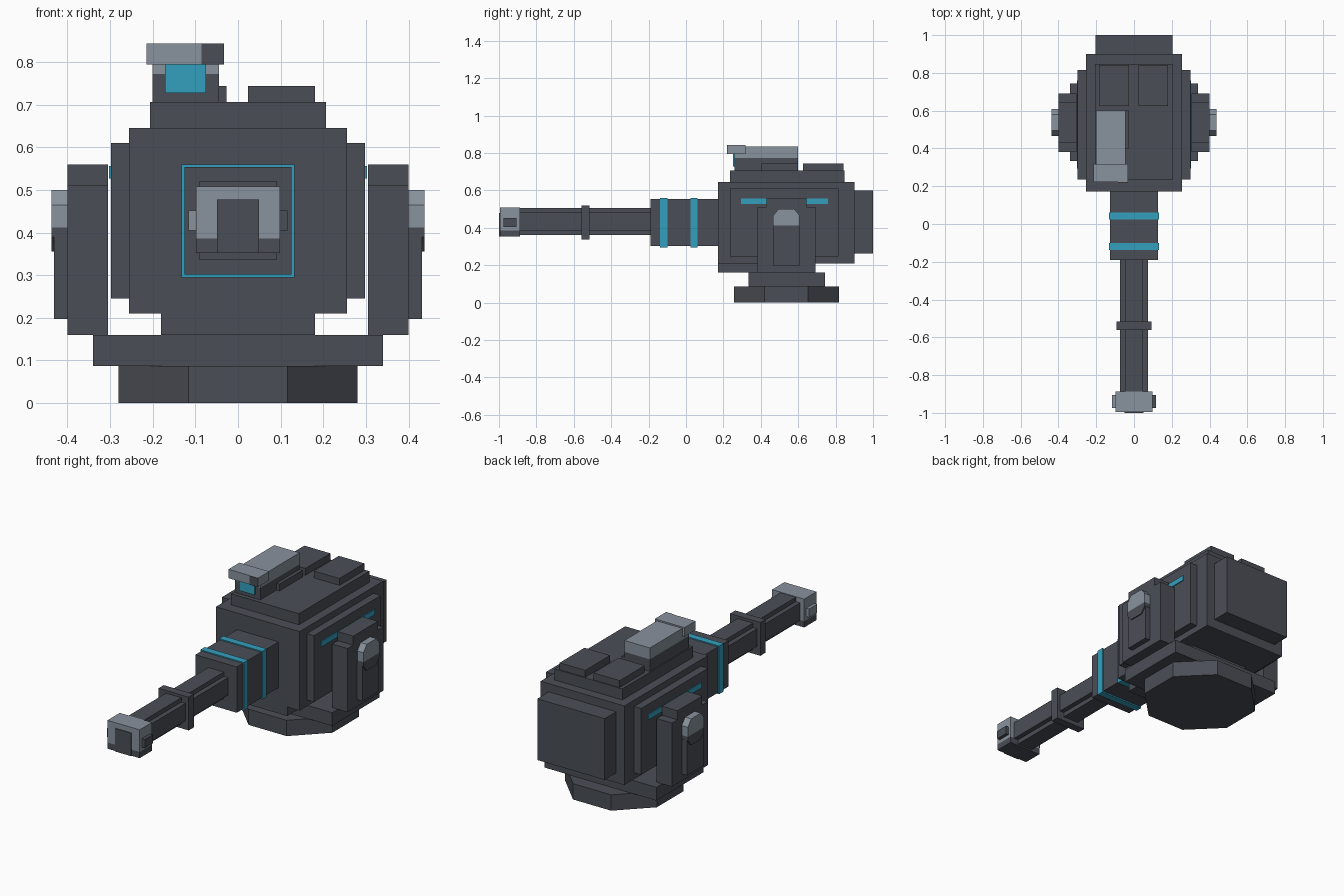
import bpy, bmesh, math

cube = bpy.data.objects.get("Cube")
if cube:
    bpy.data.objects.remove(cube, do_unlink=True)


def material(name, rgb):
    m = bpy.data.materials.new(name)
    m.use_nodes = True
    m.diffuse_color = (*rgb, 1)
    bsdf = next(n for n in m.node_tree.nodes if n.type == 'BSDF_PRINCIPLED')
    bsdf.inputs["Base Color"].default_value = (*rgb, 1)
    bsdf.inputs["Roughness"].default_value = 0.7
    return m


DARK = material("dark grey", (0.069, 0.076, 0.093))
SILVER = material("light steel", (0.246, 0.287, 0.337))
TEAL = material("teal glow", (0.034, 0.352, 0.515))


def prism(name, points, offset, mat):
    """Flat polygon pushed along an offset vector."""
    bm = bmesh.new()
    face = bm.faces.new([bm.verts.new(p) for p in points])
    ext = bmesh.ops.extrude_face_region(bm, geom=[face])
    top = [g for g in ext["geom"] if isinstance(g, bmesh.types.BMVert)]
    bmesh.ops.translate(bm, verts=top, vec=offset)
    bmesh.ops.recalc_face_normals(bm, faces=bm.faces)
    mesh = bpy.data.meshes.new(name)
    bm.to_mesh(mesh)
    bm.free()
    mesh.materials.append(mat)
    obj = bpy.data.objects.new(name, mesh)
    bpy.context.collection.objects.link(obj)
    return obj


def box(name, x, y, z, mat=DARK):
    pts = [(x[0], y[0], z[0]), (x[1], y[0], z[0]), (x[1], y[1], z[0]), (x[0], y[1], z[0])]
    return prism(name, pts, (0, 0, z[1] - z[0]), mat)


def wide(name, hx, y, z, mat=DARK):
    """Box centred on x = 0."""
    return box(name, (-hx, hx), y, z, mat)


def sides(name, x, y, z, mat=DARK):
    """Matching boxes on the left (+x) and right (-x)."""
    box("left_" + name, x, y, z, mat)
    box("right_" + name, (-x[1], -x[0]), y, z, mat)


CY = 0.537  # turning axis

# Octagonal foot and turntable
r = 0.28 / math.cos(math.pi / 8)
foot = [(r * math.cos(math.pi / 8 + i * math.pi / 4),
         CY + r * math.sin(math.pi / 8 + i * math.pi / 4), 0) for i in range(8)]
prism("foot", foot, (0, 0, 0.087), DARK)
wide("turntable", 0.34, (0.333, 0.743), (0.087, 0.16))

# Main housing
wide("housing_underside", 0.18, (0.172, 0.69), (0.16, 0.21))
wide("housing", 0.255, (0.172, 0.90), (0.21, 0.645))
wide("housing_roof", 0.206, (0.235, 0.848), (0.645, 0.706))
wide("rear_block", 0.205, (0.90, 1.0), (0.263, 0.60))
sides("side_plate", (0.255, 0.298), (0.235, 0.815), (0.245, 0.61))
sides("side_light", (0.298, 0.303), (0.293, 0.76), (0.527, 0.556), TEAL)
box("right_roof_hatch", (-0.186, -0.027), (0.625, 0.842), (0.706, 0.744))
box("left_roof_hatch", (0.024, 0.18), (0.625, 0.842), (0.706, 0.744))

# Yoke arms with raised panel and pivot hub
sides("yoke_arm", (0.305, 0.40), (0.382, 0.692), (0.16, 0.51))
sides("yoke_arm_top", (0.305, 0.40), (0.43, 0.645), (0.51, 0.56))
sides("yoke_panel", (0.40, 0.431), (0.465, 0.607), (0.197, 0.412))
upper = [(-0.071, 0.412), (0.071, 0.412), (0.071, 0.465), (0.042, 0.50), (-0.042, 0.50), (-0.071, 0.465)]
lower = [(-0.071, 0.412), (-0.071, 0.39), (-0.042, 0.355), (0.042, 0.355), (0.071, 0.39), (0.071, 0.412)]
for side, s in (("left", 1), ("right", -1)):
    for part, prof, mat in (("upper", upper, SILVER), ("lower", lower, DARK)):
        prism(f"{side}_hub_{part}", [(s * 0.40, CY + y, z) for y, z in prof], (s * 0.037, 0, 0), mat)

# Sight on the roof
box("sight_base", (-0.20, -0.045), (0.258, 0.60), (0.706, 0.772))
box("sight_foot", (-0.045, -0.027), (0.40, 0.60), (0.706, 0.744))
box("sight_cover", (-0.20, -0.045), (0.258, 0.60), (0.772, 0.835), SILVER)
box("sight_hood", (-0.214, -0.033), (0.223, 0.318), (0.794, 0.843), SILVER)
box("sight_hood_patch", (-0.085, -0.033), (0.220, 0.223), (0.794, 0.843))
box("sight_lens", (-0.171, -0.075), (0.252, 0.258), (0.727, 0.794), TEAL)

# Neck with two glowing bands
wide("neck", 0.126, (-0.19, 0.172), (0.302, 0.554))
for i, y in enumerate((-0.119, 0.042)):
    wide(f"neck_band_{i + 1}", 0.132, (y - 0.019, y + 0.019), (0.295, 0.56), TEAL)

# Barrel with cross section stepped at the corners
wide("barrel_core", 0.073, (-0.90, -0.19), (0.385, 0.481))
wide("barrel_ridge", 0.047, (-0.90, -0.19), (0.36, 0.505))
wide("barrel_ring", 0.092, (-0.56, -0.515), (0.337, 0.52))

# Muzzle
wide("muzzle_lower", 0.098, (-0.995, -0.888), (0.352, 0.386))
wide("muzzle_upper", 0.098, (-0.995, -0.888), (0.386, 0.508), SILVER)
wide("muzzle_bore", 0.049, (-1.0, -0.99), (0.352, 0.478))
box("left_muzzle_port", (0.098, 0.116), (-0.975, -0.905), (0.405, 0.452))
box("right_muzzle_port", (-0.116, -0.098), (-0.975, -0.905), (0.405, 0.452), SILVER)
